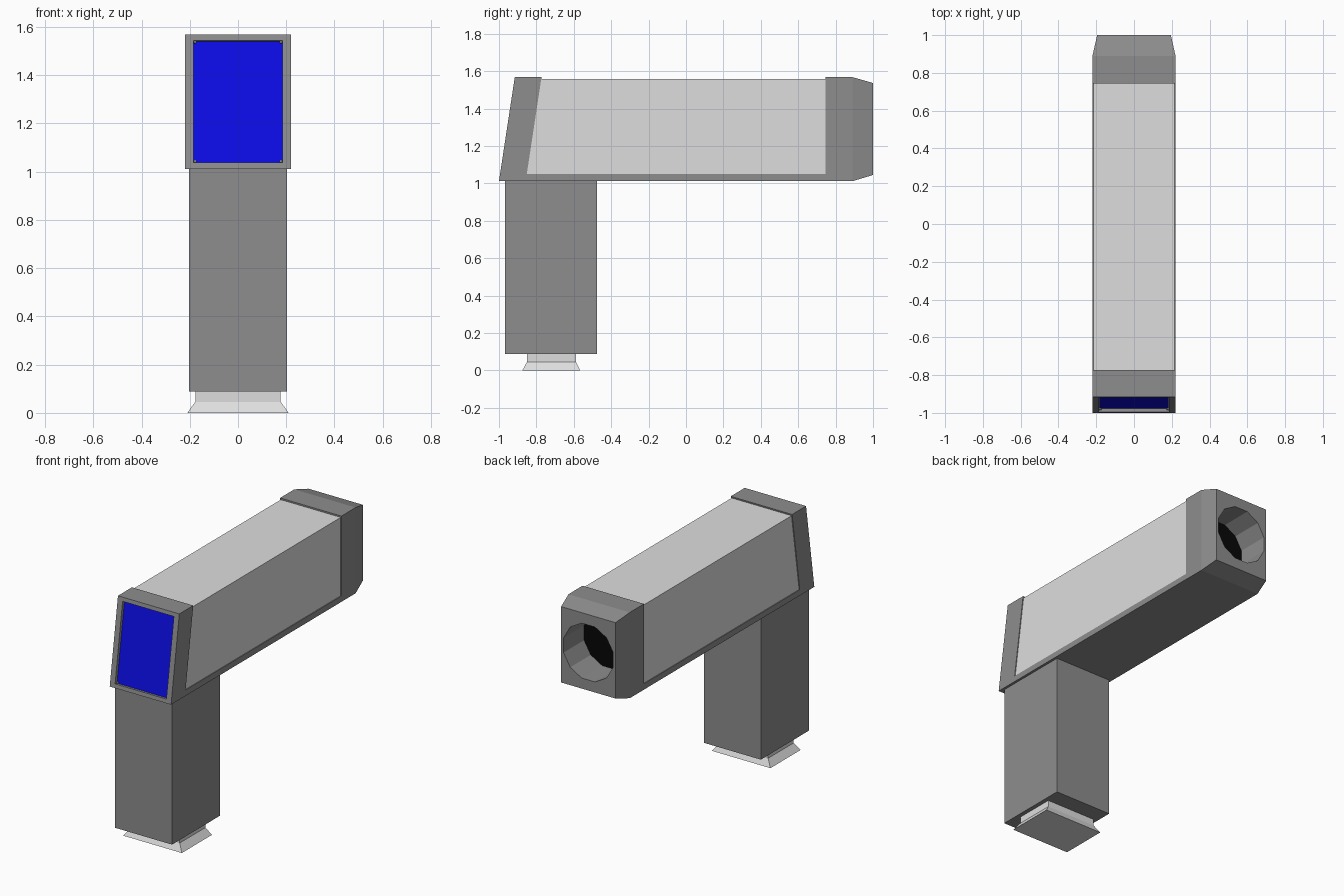
import bpy, bmesh, math
from mathutils import Vector, Matrix

if "Cube" in bpy.data.objects:
    bpy.data.objects.remove(bpy.data.objects["Cube"])


def material(name, rgb):
    m = bpy.data.materials.new(name)
    m.diffuse_color = (*rgb, 1)
    m.use_nodes = True
    m.node_tree.nodes["Principled BSDF"].inputs["Base Color"].default_value = m.diffuse_color
    return m


GREY = material("mid grey", (0.27, 0.27, 0.27))
LIGHT = material("light grey", (0.73, 0.73, 0.73))
BLUE = material("screen blue", (0.004, 0.004, 0.86))
BLACK = material("black", (0.002, 0.002, 0.002))


def finish(bm, name, *mats):
    bmesh.ops.recalc_face_normals(bm, faces=bm.faces)
    me = bpy.data.meshes.new(name)
    bm.to_mesh(me)
    bm.free()
    for m in mats:
        me.materials.append(m)
    ob = bpy.data.objects.new(name, me)
    bpy.context.collection.objects.link(ob)
    return ob


def loft(bm, rings, cap_start=True, cap_end=True):
    """Skin a list of equal-length point rings."""
    vs = [[bm.verts.new(p) for p in r] for r in rings]
    n = len(vs[0])
    for a, b in zip(vs, vs[1:]):
        for i in range(n):
            j = (i + 1) % n
            bm.faces.new((a[i], a[j], b[j], b[i]))
    if cap_start:
        bm.faces.new(vs[0])
    if cap_end:
        bm.faces.new(vs[-1])
    return vs


def side_prism(bm, profile, half):
    """Extrude a (y, z) side profile across x."""
    loft(bm, [[(x, y, z) for y, z in profile] for x in (-half, half)])


def rect_xy(hx, y0, y1, z):
    return [(-hx, y0, z), (hx, y0, z), (hx, y1, z), (-hx, y1, z)]


def rect_xz(hx, z0, z1, y):
    return [(-hx, y, z0), (hx, y, z0), (hx, y, z1), (-hx, y, z1)]


Z0, Z1, HX = 1.012, 1.568, 0.22
SLOPE = 0.152


def slant(z, start=-1.0):
    return start + SLOPE * (z - Z0)


# Light body shell, slightly recessed behind the grey trim
bm = bmesh.new()
side_prism(bm, [(slant(1.045, -0.86), 1.045), (0.75, 1.045),
                (0.75, 1.558), (slant(1.558, -0.86), 1.558)], 0.215)
finish(bm, "body_shell", LIGHT)

# Grey floor rail under the shell
bm = bmesh.new()
side_prism(bm, [(-0.857, Z0), (0.745, Z0), (0.745, 1.05), (slant(1.05, -0.857), 1.05)], HX)
finish(bm, "floor_rail", GREY)

# Slanted front bezel with sunken screen
bm = bmesh.new()
side_prism(bm, [(-1, Z0), (-0.857, Z0), (slant(Z1, -0.857), Z1), (slant(Z1), Z1)], HX)
bmesh.ops.recalc_face_normals(bm, faces=bm.faces)
front = min(bm.faces, key=lambda f: f.calc_center_median().y)
bmesh.ops.inset_individual(bm, faces=[front], thickness=0.03)
for v in front.verts:
    z = 1.037 if v.co.z < 1.29 else 1.543
    v.co = (math.copysign(0.184, v.co.x), slant(z), z)
bmesh.ops.inset_individual(bm, faces=[front], thickness=0.0001, depth=-0.02)
front.material_index = 1
finish(bm, "screen_bezel", GREY, BLUE)

# Tiny pins in the screen corners
bm = bmesh.new()
tilt = Matrix.Rotation(math.pi / 2 - math.atan(SLOPE), 4, 'X')
for x in (-0.178, 0.178):
    for z in (1.043, 1.537):
        pos = Matrix.Translation(Vector((x, slant(z) + 0.018, z)))
        bmesh.ops.create_cone(bm, cap_ends=True, segments=8, radius1=0.006,
                              radius2=0.006, depth=0.012, matrix=pos @ tilt)
finish(bm, "screen_pins", GREY)

# Rear cap: chamfered block with a round 12-sided socket
bm = bmesh.new()
rings = loft(bm, [rect_xz(HX, Z0, Z1, 0.745), rect_xz(HX, Z0, Z1, 0.89),
                  rect_xz(0.195, 1.045, 1.537, 1.0)], cap_end=False)


def circle(r, y, n=12):
    return [(r * math.cos(2 * math.pi * (i + 0.5) / n), y,
             1.291 + r * math.sin(2 * math.pi * (i + 0.5) / n)) for i in range(n)]


tube = loft(bm, [circle(0.184, 1.0), circle(0.184, 0.79)], cap_start=False)
disc = next(f for f in bm.faces if len(f.verts) == 12)
rim = [bm.edges.get((r[i], r[(i + 1) % len(r)]))
       for r in (rings[-1], tube[0]) for i in range(len(r))]
bmesh.ops.triangle_fill(bm, edges=rim, use_beauty=True, normal=(0, 1, 0))
disc.material_index = 1
finish(bm, "rear_cap", GREY, BLACK)

# Handle
bm = bmesh.new()
loft(bm, [rect_xy(0.204, -0.967, -0.475, z) for z in (0.088, Z0)])
finish(bm, "handle", GREY)

# Flared foot with narrow neck
bm = bmesh.new()
loft(bm, [rect_xy(0.21, -0.875, -0.565, 0), rect_xy(0.177, -0.85, -0.588, 0.046),
          rect_xy(0.177, -0.85, -0.588, 0.09)])
finish(bm, "foot", LIGHT)
